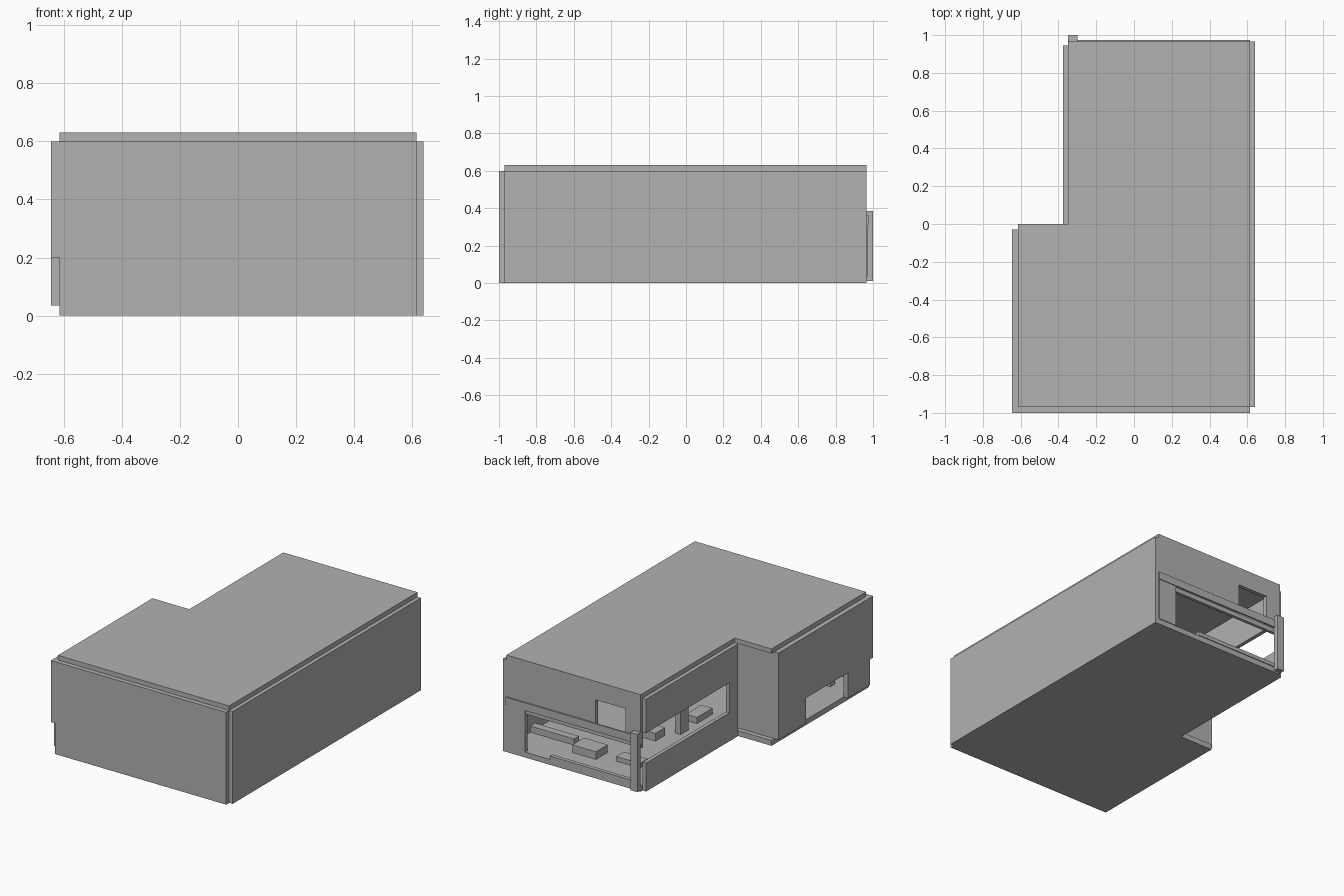
import bpy
import bmesh

default = bpy.data.objects.get("Cube")
if default:
    bpy.data.objects.remove(default, do_unlink=True)

grey = bpy.data.materials.new("plain_grey")
COLOR = (0.445, 0.445, 0.445, 1)
grey.use_nodes = True
grey.diffuse_color = COLOR
grey.node_tree.nodes["Principled BSDF"].inputs["Base Color"].default_value = COLOR


def finish(name, bm):
    bmesh.ops.recalc_face_normals(bm, faces=bm.faces)
    mesh = bpy.data.meshes.new(name)
    bm.to_mesh(mesh)
    bm.free()
    mesh.materials.append(grey)
    bpy.context.collection.objects.link(bpy.data.objects.new(name, mesh))


def prism(name, outline, axis, lo, hi):
    """Extrude a 2D outline along one axis, from lo to hi."""
    bm = bmesh.new()
    points = []
    for a, b in outline:
        p = [a, b]
        p.insert(axis, lo)
        points.append(bm.verts.new(p))
    face = bm.faces.new(points)
    moved = bmesh.ops.extrude_face_region(bm, geom=[face])["geom"]
    shift = [0, 0, 0]
    shift[axis] = hi - lo
    verts = [v for v in moved if isinstance(v, bmesh.types.BMVert)]
    bmesh.ops.translate(bm, vec=shift, verts=verts)
    finish(name, bm)


def box(name, x, y, z):
    prism(name, [(x[0], y[0]), (x[1], y[0]), (x[1], y[1]), (x[0], y[1])], 2, *z)


# Outer limits shared by the slabs and walls
W, FRONT, BACK = 0.615, -0.97, 0.965
NOTCH, FLOOR, TOP = -0.35, 0.035, 0.6
plan = [(-W, FRONT), (W, FRONT), (W, BACK), (NOTCH, BACK), (NOTCH, 0), (-W, 0)]

# Floor and roof
prism("floor_slab", plan, 2, 0, FLOOR)
prism("roof_slab", plan, 2, TOP, 0.63)

# Solid front and side walls
prism("front_wall", [(-W, 0), (W, 0), (W, TOP), (-0.645, TOP), (-0.645, 0.2), (-W, 0.2)],
      1, -1, FRONT)
box("left_side_wall", (W, 0.64), (FRONT, BACK), (0, TOP))
box("step_wall", (-W, NOTCH), (-0.06, -0.03), (FLOOR, TOP))

# Wall with a low window opening
prism("right_side_wall", [(FRONT, FLOOR), (-0.74, FLOOR), (-0.74, 0.2), (-0.31, 0.2),
                          (-0.31, FLOOR), (-0.03, FLOOR), (-0.03, TOP), (FRONT, TOP)],
      0, -0.645, -W)

# Wing wall, with a long window open at the corner
prism("wing_wall", [(0, 0), (0.945, 0), (0.945, 0.185), (0.09, 0.185),
                    (0.09, 0.38), (0.945, 0.38), (0.945, TOP), (0, TOP)],
      0, -0.375, NOTCH)

# Back wall above the wide opening, notched by a small window
prism("back_wall", [(NOTCH, 0.31), (-0.24, 0.31), (-0.24, 0.51), (-0.025, 0.51),
                    (-0.025, 0.31), (W, 0.31), (W, TOP), (NOTCH, TOP)],
      1, 0.94, BACK)
box("header_trim", (NOTCH, W), (BACK, 0.975), (0.31, 0.36))
box("lintel", (NOTCH, W), (0.94, 0.96), (0.28, 0.31))
box("back_jamb", (0.48, 0.61), (0.94, 0.97), (FLOOR, 0.31))
box("back_sill", (-0.3, 0.3), (0.945, 0.97), (FLOOR, 0.06))
box("corner_post", (NOTCH, -0.3), (BACK, 1.0), (0.01, 0.385))

# Simple furniture seen through the openings
box("column", (-0.13, -0.09), (0.16, 0.24), (FLOOR, TOP))
box("long_bench", (0.3, W), (0.67, 0.72), (FLOOR, 0.075))
for name, x, y, height in [
    ("coffee_table", (0.08, 0.25), (0.69, 0.81), 0.05),
    ("low_stool", (-0.2, -0.03), (0.68, 0.76), 0.03),
    ("side_table", (-0.06, 0.06), (0.3, 0.4), 0.05),
    ("low_shelf", (-0.12, -0.04), (-0.1, 0.06), 0.04),
    ("small_crate", (-0.47, -0.42), (-0.86, -0.81), 0.03),
]:
    box(name, x, y, (FLOOR, FLOOR + height))
